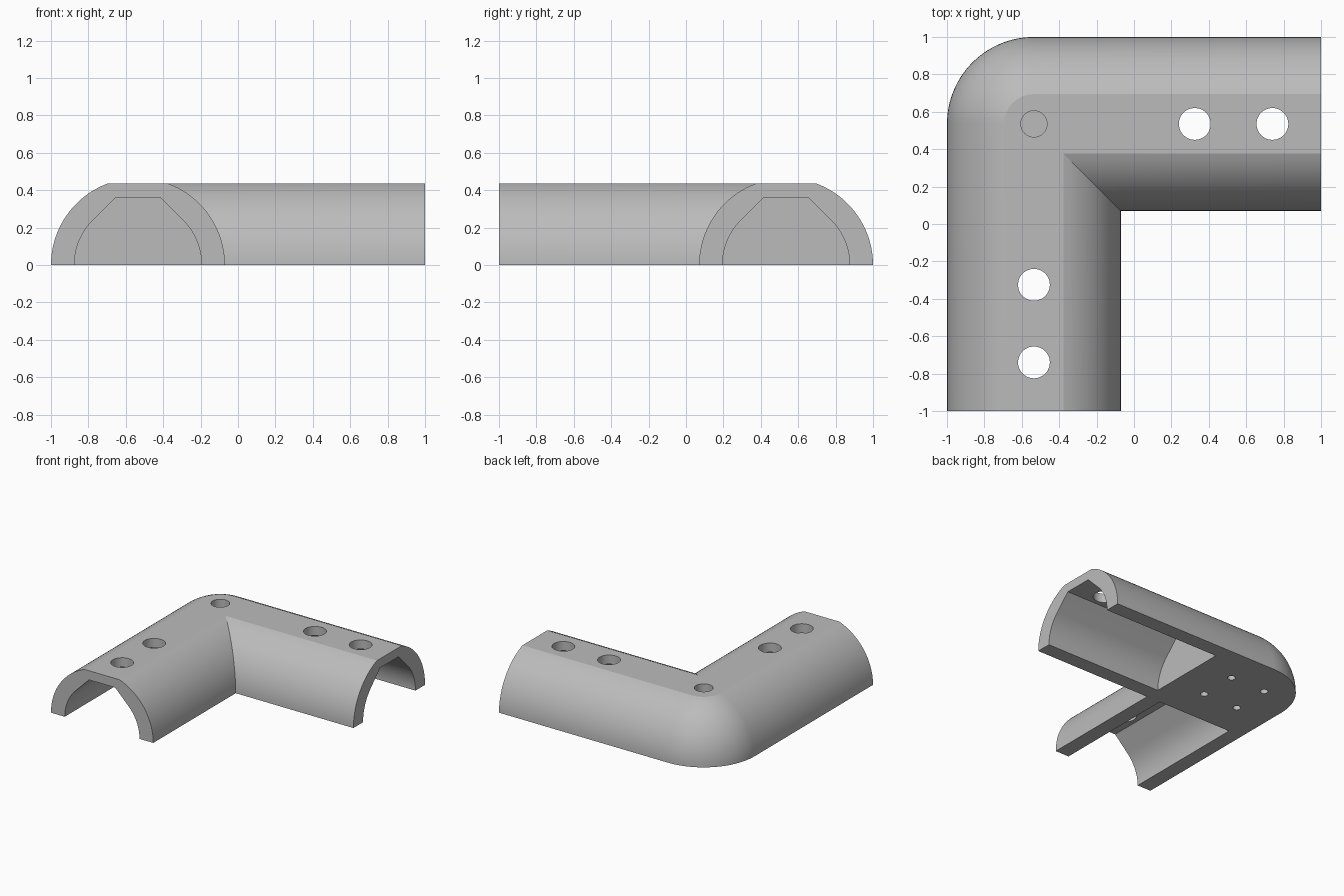
import bpy, bmesh
from math import sin, cos, pi, asin, radians
from mathutils import Matrix

cube = bpy.data.objects.get("Cube")
if cube:
    bpy.data.objects.remove(cube)

C = 0.535            # centre line of both arms: y = C and x = -C
R = 0.465            # outer radius
TOP = 0.437          # height of the flat top
BORE = 0.34          # channel radius
CEILING = 0.362      # channel height
CHANNEL_END = 0.07   # distance of the channel ends from the axes

grey = bpy.data.materials.new("plain_grey")
grey.use_nodes = True
grey.diffuse_color = (0.5, 0.5, 0.5, 1)
grey.node_tree.nodes["Principled BSDF"].inputs["Base Color"].default_value = (0.5, 0.5, 0.5, 1)


def make_object(name, bm):
    bmesh.ops.recalc_face_normals(bm, faces=bm.faces[:])
    mesh = bpy.data.meshes.new(name)
    bm.to_mesh(mesh)
    bm.free()
    mesh.materials.append(grey)
    obj = bpy.data.objects.new(name, mesh)
    bpy.context.collection.objects.link(obj)
    return obj


# Elbow body: rows along the path, inner side mitred, outer corner domed
def elbow_body():
    bm = bmesh.new()
    steps, arc_steps = 20, 28
    last = asin(TOP / R)
    inner, outer = [], []
    for i in range(steps + 1):
        a = last * i / steps
        r, z = R * cos(a), R * sin(a)
        path_in = [(1, C - r), (r - C, C - r), (r - C, -1)]
        arc = [pi / 2 * (1 + k / arc_steps) for k in range(arc_steps + 1)]
        path_out = [(1, C + r)] + [(-C + r * cos(t), C + r * sin(t)) for t in arc] + [(-C - r, -1)]
        inner.append([bm.verts.new((x, y, z)) for x, y in path_in])
        outer.append([bm.verts.new((x, y, z)) for x, y in path_out])
    for rows in (inner, outer):
        for low, high in zip(rows, rows[1:]):
            for k in range(len(low) - 1):
                bm.faces.new((low[k], low[k + 1], high[k + 1], high[k]))
    for level in (0, -1):                       # underside and flat top
        bm.faces.new(inner[level] + outer[level][::-1])
    for end in (0, -1):                         # arm ends
        bm.faces.new([row[end] for row in inner] + [row[end] for row in outer[::-1]])
    return make_object("corner_bracket", bm)


# Channel cutter: round sides, sloped shoulders and a flat ceiling
def channel_cutter(along_x):
    bm = bmesh.new()
    half = [(BORE, -0.1)] + [(BORE * cos(a), BORE * sin(a))
                             for a in (pi / 4 * i / 16 for i in range(17))]
    half.append((BORE * 2 ** 0.5 - CEILING, CEILING))
    profile = half + [(-u, z) for u, z in half[::-1]]
    ends = []
    for d in (CHANNEL_END, -1.1):
        if along_x:
            ends.append([bm.verts.new((-d, C + u, z)) for u, z in profile])
        else:
            ends.append([bm.verts.new((u - C, d, z)) for u, z in profile])
    n = len(profile)
    for i in range(n):
        j = (i + 1) % n
        bm.faces.new((ends[0][i], ends[0][j], ends[1][j], ends[1][i]))
    for end in ends:
        bm.faces.new(end)
    return make_object("channel_cutter", bm)


def hole_cutter(x, y, radius, bottom, top):
    bm = bmesh.new()
    bmesh.ops.create_cone(bm, cap_ends=True, segments=48, radius1=radius, radius2=radius,
                          depth=top - bottom,
                          matrix=Matrix.Translation((x, y, (bottom + top) / 2)))
    return make_object("hole_cutter", bm)


body = elbow_body()
cutters = [channel_cutter(True), channel_cutter(False)]

# Two through holes in each arm
for d in (0.325, 0.74):
    cutters.append(hole_cutter(d, C, 0.085, 0.2, 0.6))
    cutters.append(hole_cutter(-C, -d, 0.085, 0.2, 0.6))

# Blind hole on top of the corner, four small blind holes beneath it
cutters.append(hole_cutter(-C, C, 0.07, 0.2, 0.6))
for sx in (-1, 1):
    for sy in (-1, 1):
        cutters.append(hole_cutter(-C + 0.16 * sx, C + 0.16 * sy, 0.03, -0.1, 0.2))

bpy.ops.object.select_all(action='DESELECT')
bpy.context.view_layer.objects.active = body
body.select_set(True)
for cutter in cutters:
    cutter.hide_render = True
    cut = body.modifiers.new("cut", 'BOOLEAN')
    cut.operation = 'DIFFERENCE'
    cut.solver = 'EXACT'
    cut.object = cutter
    bpy.ops.object.modifier_apply(modifier=cut.name)
    bpy.data.objects.remove(cutter)

bpy.ops.object.shade_smooth_by_angle(angle=radians(15))
